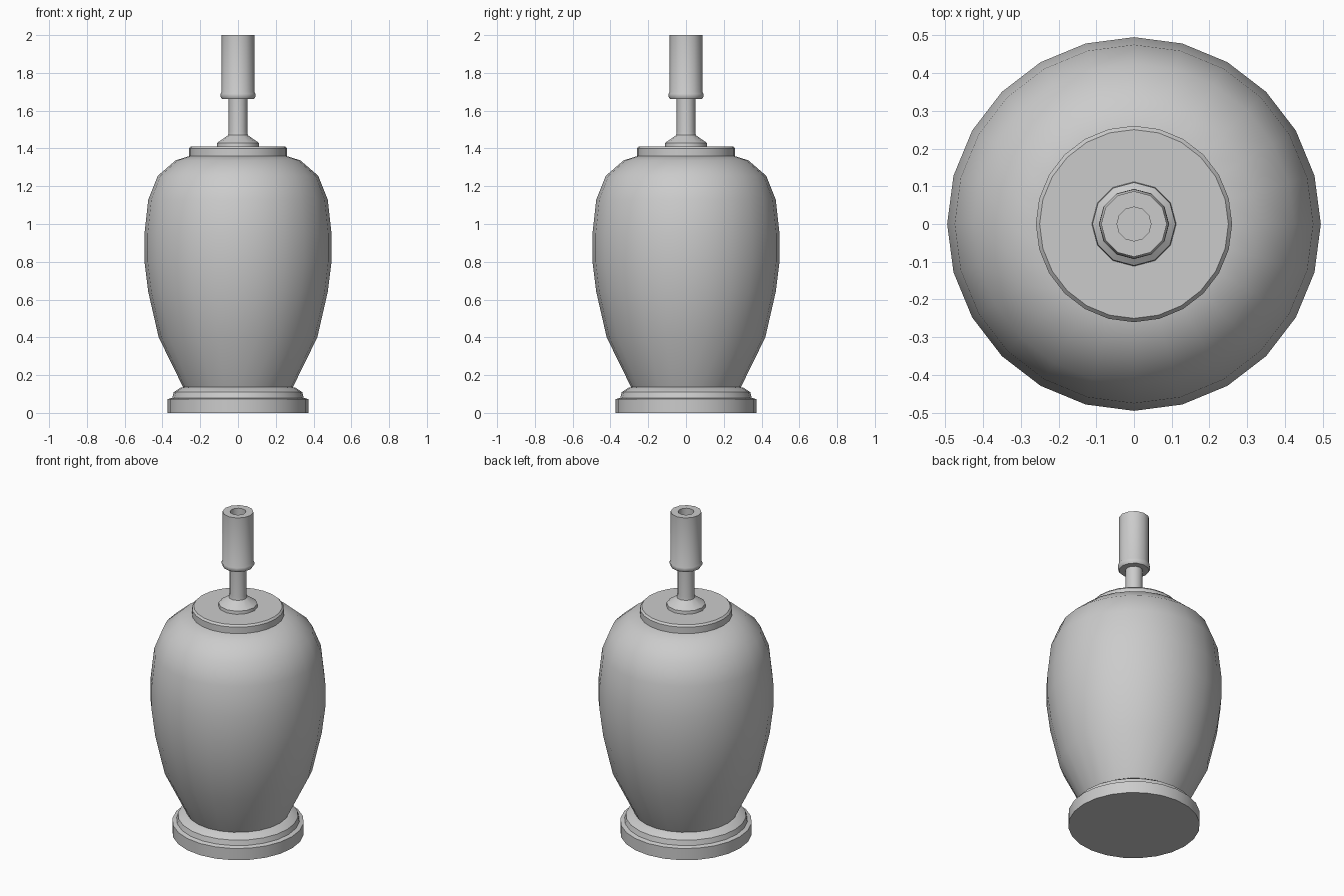
import bpy, bmesh, math

if "Cube" in bpy.data.objects:
    bpy.data.objects.remove(bpy.data.objects["Cube"])


def lathe(name, profile, sides, angle=40):
    """Revolve (radius, height) points around z; radius 0 closes to a pole."""
    bm = bmesh.new()
    rings = []
    for r, z in profile:
        if r == 0:
            rings.append([bm.verts.new((0, 0, z))] * sides)
        else:
            rings.append([bm.verts.new((r * math.cos(2 * math.pi * i / sides),
                                        r * math.sin(2 * math.pi * i / sides), z))
                          for i in range(sides)])
    for a, b in zip(rings, rings[1:]):
        for i in range(sides):
            j = (i + 1) % sides
            bm.faces.new(dict.fromkeys((a[i], a[j], b[j], b[i])))
    bmesh.ops.recalc_face_normals(bm, faces=bm.faces)
    mesh = bpy.data.meshes.new(name)
    bm.to_mesh(mesh)
    bm.free()
    obj = bpy.data.objects.new(name, mesh)
    bpy.context.collection.objects.link(obj)
    bpy.ops.object.select_all(action='DESELECT')
    obj.select_set(True)
    bpy.context.view_layer.objects.active = obj
    bpy.ops.object.shade_smooth_by_angle(angle=math.radians(angle))
    return obj


# Stepped foot
lathe("foot", [(0, 0), (0.372, 0), (0.372, 0.073), (0.348, 0.08), (0.34, 0.11),
               (0.305, 0.133), (0.285, 0.137), (0, 0.137)], 24)

# Urn-shaped body
lathe("body", [(0, 0.135), (0.29, 0.135), (0.42, 0.40), (0.475, 0.64), (0.495, 0.80),
               (0.495, 0.95), (0.475, 1.13), (0.425, 1.255), (0.33, 1.337),
               (0.25, 1.362), (0, 1.362)], 24)

# Cap plate on the shoulder
lathe("cap", [(0, 1.36), (0.26, 1.36), (0.26, 1.40), (0.25, 1.411), (0, 1.411)], 24)

# Stem with flared collar
lathe("stem", [(0, 1.41), (0.112, 1.41), (0.11, 1.43), (0.052, 1.47),
               (0.049, 1.49), (0.049, 1.67), (0, 1.67)], 12)

# Bulb socket with lower bead and hollow top
lathe("socket", [(0, 1.662), (0.085, 1.662), (0.093, 1.675), (0.092, 1.69), (0.087, 1.70),
                 (0.087, 2.0), (0.045, 2.0), (0.045, 1.90), (0, 1.90)], 12)
